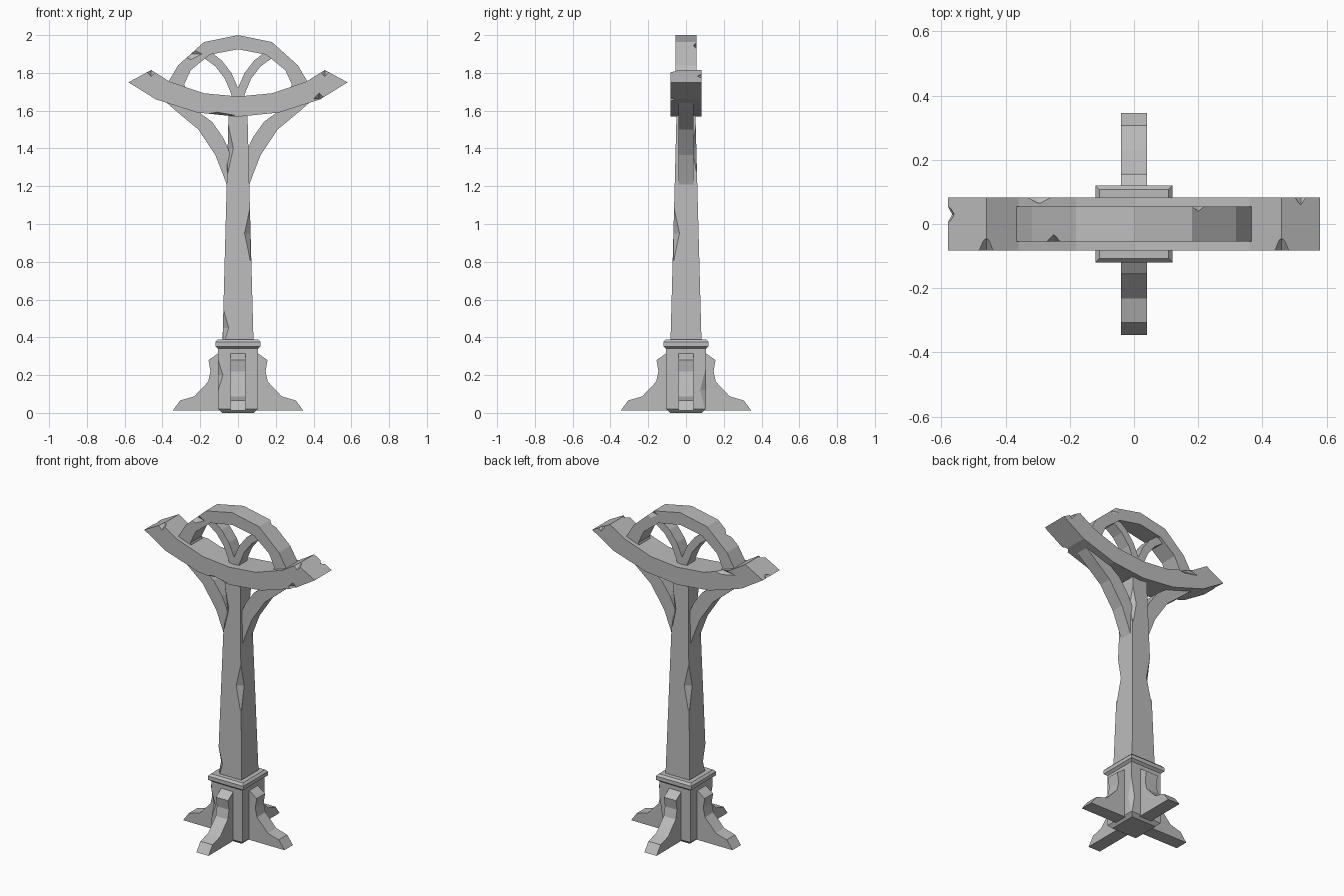
import bpy, bmesh
from math import radians
from mathutils import Matrix, Vector

cube = bpy.data.objects.get("Cube")
if cube:
    bpy.data.objects.remove(cube, do_unlink=True)

stone = bpy.data.materials.new("grey_stone")
stone.use_nodes = True
GREY = (0.5, 0.5, 0.5, 1)
stone.diffuse_color = GREY
bsdf = next(n for n in stone.node_tree.nodes if n.type == 'BSDF_PRINCIPLED')
bsdf.inputs["Base Color"].default_value = GREY


def finish(name, bm):
    bmesh.ops.recalc_face_normals(bm, faces=bm.faces)
    mesh = bpy.data.meshes.new(name)
    bm.to_mesh(mesh)
    bm.free()
    mesh.materials.append(stone)
    obj = bpy.data.objects.new(name, mesh)
    bpy.context.collection.objects.link(obj)
    return obj


def slab(name, outline, half_depth, turn=0):
    """Extrude an x-z outline along y, then turn it about z."""
    bm = bmesh.new()
    face = bm.faces.new([bm.verts.new((x, -half_depth, z)) for x, z in outline])
    side = bmesh.ops.extrude_face_region(bm, geom=[face])["geom"]
    moved = [v for v in side if isinstance(v, bmesh.types.BMVert)]
    bmesh.ops.translate(bm, verts=moved, vec=(0, 2 * half_depth, 0))
    bm.transform(Matrix.Rotation(radians(turn), 4, 'Z'))
    return finish(name, bm)


def square_stack(name, levels):
    """Square column through (half width, height) levels."""
    bm = bmesh.new()
    rings = [[bm.verts.new((sx * w, sy * w, z))
              for sx, sy in ((-1, -1), (1, -1), (1, 1), (-1, 1))] for w, z in levels]
    for low, high in zip(rings, rings[1:]):
        for i in range(4):
            j = (i + 1) % 4
            bm.faces.new((low[i], low[j], high[j], high[i]))
    bm.faces.new(rings[0])
    bm.faces.new(rings[-1])
    return finish(name, bm)


def mirrored(half):
    """Complete an open half line that ends on the centre."""
    return half + [(-x, z) for x, z in reversed(half[:-1])]


def chip(obj, centre, size):
    """Knock a faceted notch out of an edge."""
    bm = bmesh.new()
    bmesh.ops.create_uvsphere(bm, u_segments=4, v_segments=2, radius=1)
    bm.transform(Matrix.Translation(Vector(centre)) @ Matrix.Diagonal((*size, 1)))
    cutter = finish("chip_cutter", bm)
    cutter.hide_render = True
    mod = obj.modifiers.new("chip", 'BOOLEAN')
    mod.operation, mod.solver, mod.object = 'DIFFERENCE', 'EXACT', cutter
    bpy.context.view_layer.objects.active = obj
    bpy.ops.object.modifier_apply(modifier=mod.name)
    bpy.data.objects.remove(cutter, do_unlink=True)


# Pedestal, collar and tapering post
base = square_stack("base_block", [(0.085, 0), (0.105, 0.02), (0.105, 0.35)])
square_stack("collar", [(0.105, 0.34), (0.12, 0.352), (0.12, 0.375), (0.108, 0.388)])
post = square_stack("post", [(0.082, 0.38), (0.06, 1.2), (0.049, 1.63)])

# Four buttress feet
foot = [(0.09, 0.013), (0.345, 0.013), (0.306, 0.066), (0.232, 0.087), (0.158, 0.165),
        (0.146, 0.22), (0.156, 0.28), (0.105, 0.315), (0.09, 0.315)]
for i, side in enumerate(("left", "back", "right", "front")):
    slab(side + "_foot", foot, 0.041, 90 * i)

# Bowed crossbeam
beam_top = [(-0.46, 1.815), (-0.36, 1.753), (-0.18, 1.692), (0, 1.675)]
beam_bottom = [(-0.58, 1.75), (-0.435, 1.66), (-0.216, 1.59), (0, 1.568)]
beam = slab("crossbeam", mirrored(beam_top) + mirrored(beam_bottom)[::-1], 0.082)

# Arch on the beam
arch_outer = [(-0.33, 1.69), (-0.37, 1.75), (-0.317, 1.84), (-0.18, 1.963), (0, 2)]
arch_inner = [(-0.27, 1.69), (-0.285, 1.74), (-0.25, 1.815), (-0.148, 1.897), (0, 1.925)]
arch = slab("arch", mirrored(arch_outer) + mirrored(arch_inner)[::-1], 0.055)

# Curved braces under the beam and ribs inside the arch
brace = [(0.04, 1.18), (0.055, 1.195), (0.075, 1.25), (0.12, 1.365), (0.21, 1.5),
         (0.33, 1.6), (0.41, 1.67), (0.32, 1.67), (0.2, 1.587), (0.137, 1.54),
         (0.08, 1.46), (0.052, 1.4), (0.04, 1.36)]
rib = [(0, 1.65), (0.025, 1.65), (0.04, 1.7), (0.07, 1.77), (0.12, 1.835), (0.19, 1.885),
       (0.15, 1.915), (0.085, 1.865), (0.035, 1.8), (0, 1.72)]
for side, turn in (("left", 0), ("right", 180)):
    slab(side + "_brace", brace, 0.04, turn)
    slab(side + "_rib", rib, 0.038, turn)

# Worn edges
for x, y, z, r, h in ((1, -1, 0.95, 0.032, 0.17), (-1, -1, 1.4, 0.03, 0.15),
                      (-1, 1, 0.95, 0.032, 0.17), (1, 1, 1.4, 0.025, 0.14),
                      (-1, -1, 0.45, 0.03, 0.12)):
    w = 0.092 - 0.0268 * z
    chip(post, (x * w, y * w, z), (r, r, h))
chip(base, (-0.105, -0.105, 0.2), (0.025, 0.02, 0.08))
chip(base, (0.105, 0.105, 0.12), (0.02, 0.03, 0.12))
for centre, size in (((0.43, -0.083, 1.665), (0.03, 0.03, 0.03)),
                     ((-0.11, -0.083, 1.575), (0.1, 0.025, 0.018)),
                     ((-0.46, -0.083, 1.81), (0.03, 0.045, 0.03)),
                     ((0.46, -0.083, 1.81), (0.03, 0.045, 0.03)),
                     ((0.52, 0.083, 1.785), (0.025, 0.025, 0.03)),
                     ((-0.58, 0.03, 1.755), (0.025, 0.03, 0.03)),
                     ((-0.3, 0.083, 1.73), (0.1, 0.02, 0.02))):
    chip(beam, centre, size)
for centre, size in (((-0.25, -0.055, 1.9), (0.06, 0.022, 0.03)),
                     ((0.2, 0.055, 1.945), (0.05, 0.015, 0.03))):
    chip(arch, centre, size)
